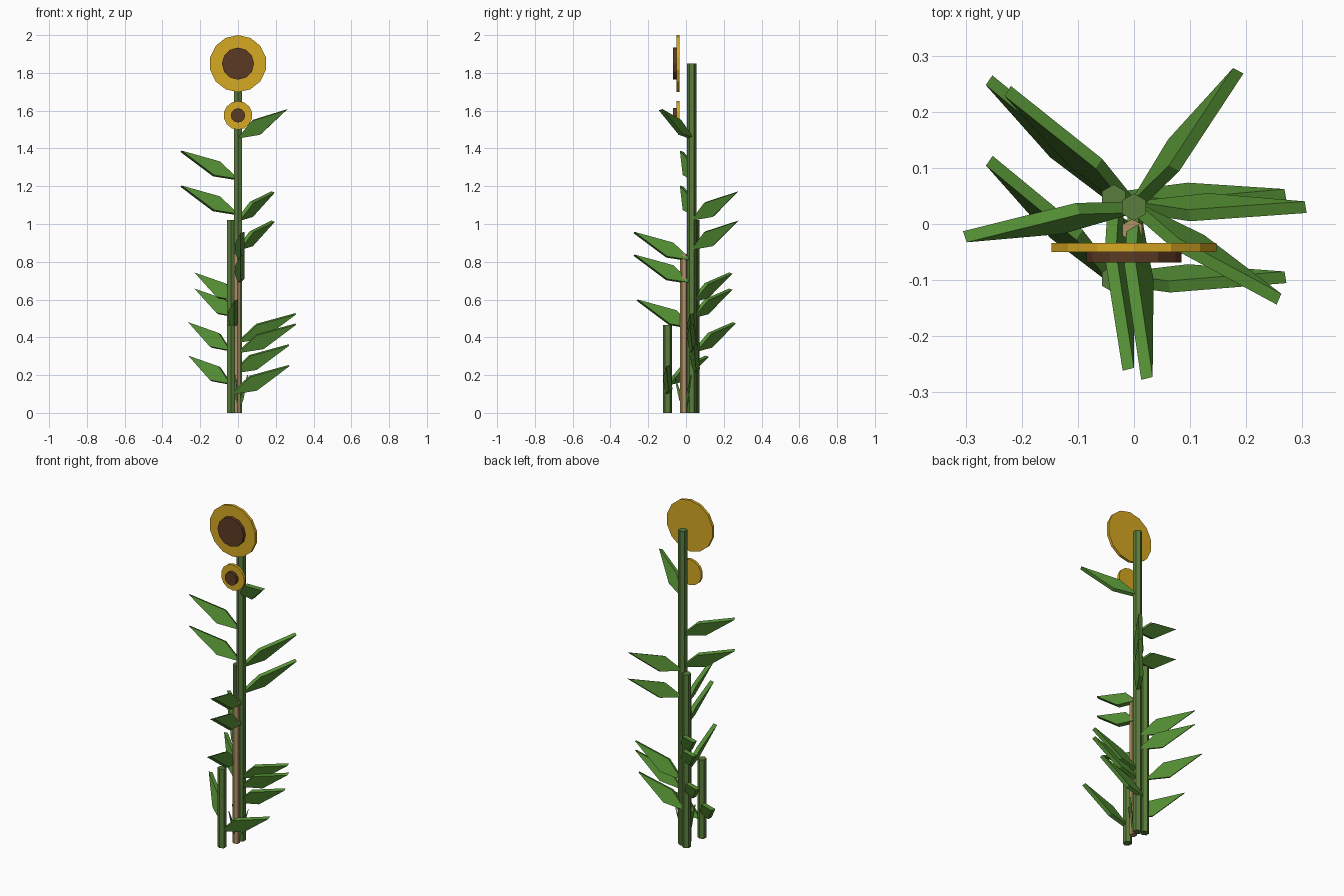
import bpy, bmesh, math
from mathutils import Vector, Matrix

if "Cube" in bpy.data.objects:
    bpy.data.objects.remove(bpy.data.objects["Cube"])


def material(name, rgb):
    m = bpy.data.materials.new(name)
    lin = [((c / 255 + 0.055) / 1.055) ** 2.4 for c in rgb]
    m.diffuse_color = (*lin, 1)
    m.use_nodes = True
    m.node_tree.nodes["Principled BSDF"].inputs["Base Color"].default_value = m.diffuse_color
    return m


STEM = material("stem green", (90, 124, 60))
LEAF = material("leaf green", (86, 146, 53))
PETAL = material("petal yellow", (214, 168, 34))
SEED = material("seed brown", (92, 58, 36))
WOOD = material("stake tan", (176, 146, 100))


def finish(name, bm, mat):
    bmesh.ops.recalc_face_normals(bm, faces=bm.faces)
    me = bpy.data.meshes.new(name)
    bm.to_mesh(me)
    bm.free()
    me.materials.append(mat)
    ob = bpy.data.objects.new(name, me)
    bpy.context.collection.objects.link(ob)
    return ob


def cylinder(name, mat, centre, radius, depth, sides, rot):
    bm = bmesh.new()
    bmesh.ops.create_cone(bm, cap_ends=True, segments=sides, radius1=radius,
                          radius2=radius, depth=depth,
                          matrix=Matrix.Translation(centre) @ rot)
    return finish(name, bm, mat)


def add_leaf(bm, base, yaw, length=0.306, rise=0.15, half=0.043, thick=0.022, roll=20):
    """Thick diamond plate standing on edge, rolled a little about its length."""
    out = Vector((math.cos(yaw), math.sin(yaw), 0))
    axis = out * length + Vector((0, 0, rise))
    spin = Matrix.Rotation(math.radians(roll), 3, axis)
    side = Vector((math.sin(yaw), -math.cos(yaw), 0))
    up = side.cross(axis).normalized()
    if up.z < 0:
        up = -up
    up, side = spin @ up, spin @ side
    mid = axis * 0.38
    outline = [Vector((0, 0, 0)), mid - up * half, axis, mid + up * half]
    rings = [[bm.verts.new(Vector(base) + p + side * s) for p in outline]
             for s in (-thick / 2, thick / 2)]
    bm.faces.new(rings[0])
    bm.faces.new(rings[1][::-1])
    for i in range(4):
        j = (i + 1) % 4
        bm.faces.new((rings[0][i], rings[0][j], rings[1][j], rings[1][i]))


# Stems: position, height, and leaves as (tip x, tip y, tip z)
stems = {
    "tall": ((0, 0.03), 1.85, [
        (0.26, -0.135, 1.605), (-0.303, -0.023, 1.385), (-0.303, -0.023, 1.2),
        (0.185, 0.272, 1.17), (0.185, 0.272, 1.015), (0.023, -0.275, 0.955),
        (0.023, -0.275, 0.835), (-0.225, 0.237, 0.74), (-0.225, 0.237, 0.655),
        (0.305, 0.03, 0.525), (0.305, 0.03, 0.47)]),
    "middle": ((-0.036, 0.046), 1.02, [
        (-0.01, -0.26, 0.597), (-0.257, 0.255, 0.477), (0.27, 0.052, 0.36)]),
    "short": ((-0.036, -0.098), 0.465, [
        (-0.258, 0.113, 0.3), (0.27, -0.095, 0.25)]),
}
for key, ((x, y), height, tips) in stems.items():
    # point of the hexagon faces front and back
    cylinder(key + "_stem", STEM, (x, y, height / 2), 0.0245, height, 6,
             Matrix.Identity(4))
    bm = bmesh.new()
    for tx, ty, tz in tips:
        add_leaf(bm, (x, y, tz - 0.15), math.atan2(ty - y, tx - x))
    finish(key + "_stem_leaves", bm, LEAF)

# Wooden support stake
cylinder("stake", WOOD, (-0.003, -0.011, 0.42), 0.02, 0.84, 6, Matrix.Identity(4))

# Grass blades round the foot
bm = bmesh.new()
for deg in (32, 150, 255):
    add_leaf(bm, (0, -0.005, 0), math.radians(deg), 0.06, 0.2, 0.01, 0.008, 0)
finish("grass_blades", bm, LEAF)

# Flower heads facing the front
face_front = Matrix.Rotation(math.pi / 2, 4, 'X')
for key, z, rp, rs in (("large", 1.849, 0.151, 0.085), ("small", 1.575, 0.076, 0.038)):
    cylinder(key + "_flower_petals", PETAL, (0, -0.042, z), rp, 0.016, 14, face_front)
    cylinder(key + "_flower_centre", SEED, (0, -0.059, z), rs, 0.02, 12, face_front)
